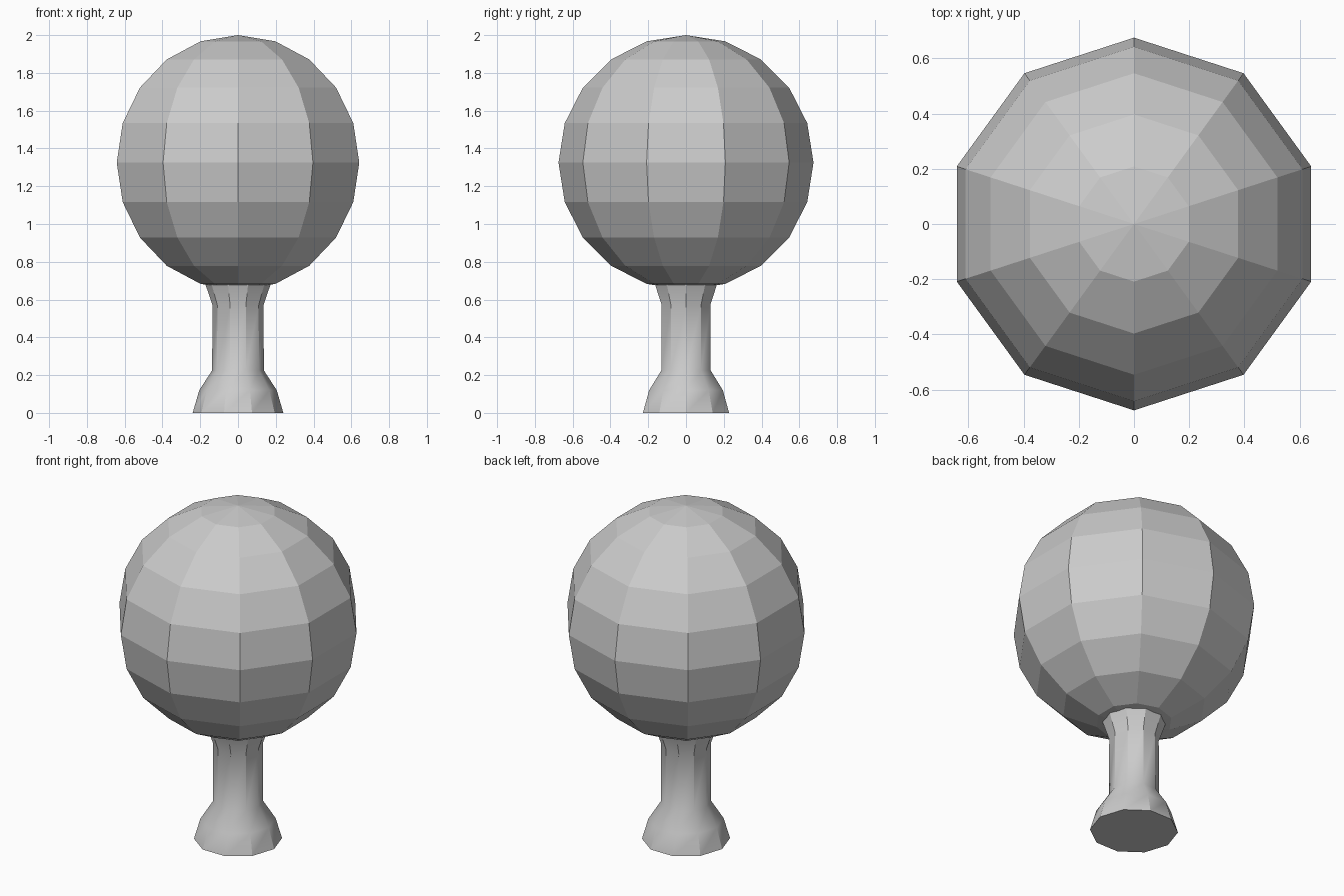
import bpy, bmesh, math

if "Cube" in bpy.data.objects:
    bpy.data.objects.remove(bpy.data.objects["Cube"])

SIDES = 10


def ring(bm, radius, z):
    step = 2 * math.pi / SIDES
    return [bm.verts.new((radius * math.cos(i * step), radius * math.sin(i * step), z))
            for i in range(SIDES)]


def lathe(name, profile):
    """Stack ten-sided rings from (radius, z) pairs and close the bottom."""
    bm = bmesh.new()
    rings = [ring(bm, r, z) for r, z in profile]
    for low, high in zip(rings, rings[1:]):
        for i in range(SIDES):
            j = (i + 1) % SIDES
            bm.faces.new((low[i], low[j], high[j], high[i]))
    bm.faces.new(rings[0][::-1])
    mesh = bpy.data.meshes.new(name)
    bm.to_mesh(mesh)
    bm.free()
    obj = bpy.data.objects.new(name, mesh)
    bpy.context.collection.objects.link(obj)
    return obj


# Trunk: flared root, narrow stem, slight flare under the crown
trunk = lathe("trunk", [(0.24, 0), (0.205, 0.12), (0.137, 0.225),
                        (0.135, 0.57), (0.174, 0.685)])
bpy.context.view_layer.objects.active = trunk
trunk.select_set(True)
bpy.ops.object.shade_smooth_by_angle(angle=math.radians(34))

# Crown: faceted ball of foliage
bpy.ops.mesh.primitive_uv_sphere_add(segments=SIDES, ring_count=10,
                                     radius=0.675, location=(0, 0, 1.325))
bpy.context.object.name = "crown"
